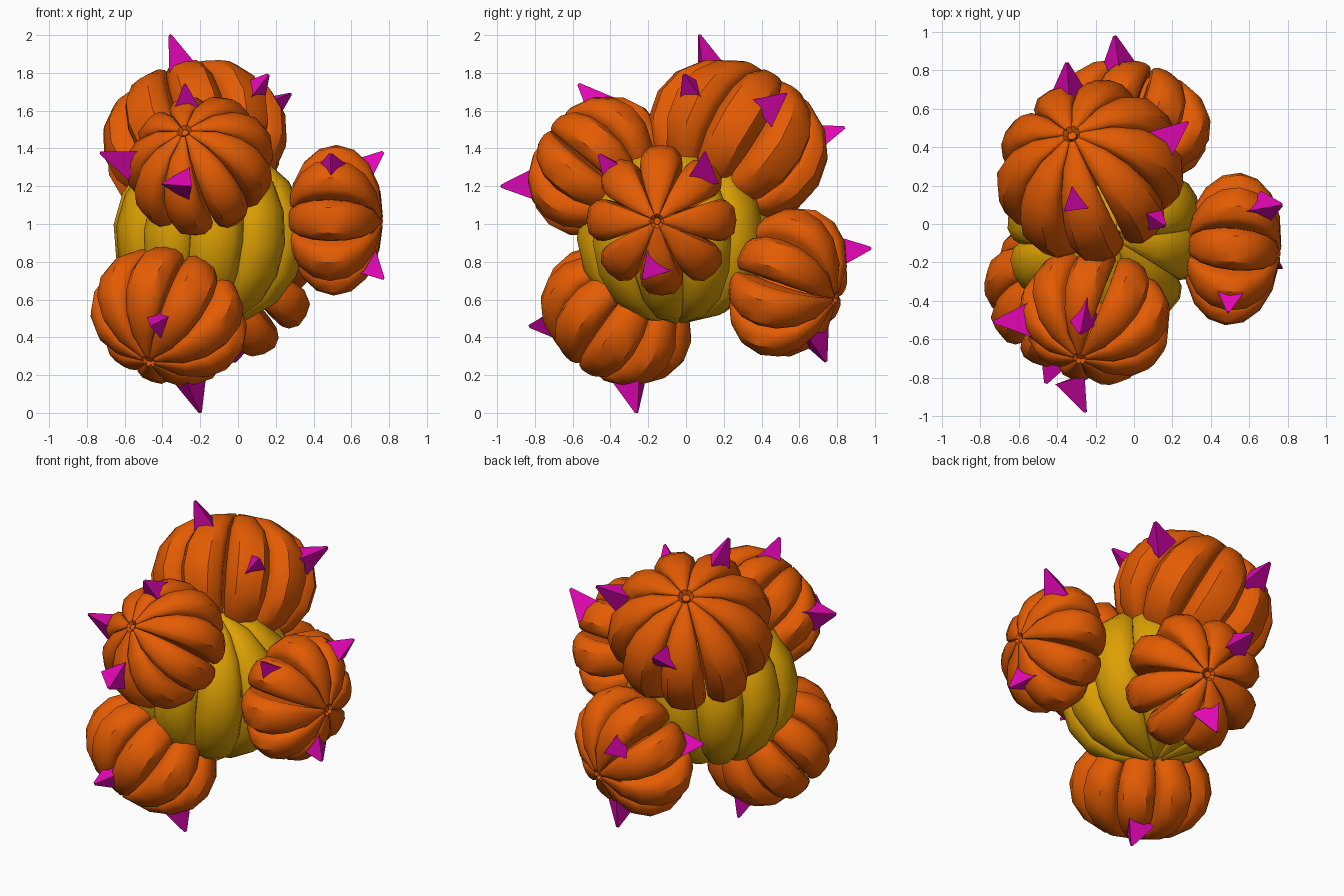
import bpy, bmesh, math
from mathutils import Vector, Matrix

if "Cube" in bpy.data.objects:
    bpy.data.objects.remove(bpy.data.objects["Cube"])


def material(name, rgb):
    m = bpy.data.materials.new(name)
    m.diffuse_color = (*rgb, 1)
    m.use_nodes = True
    m.node_tree.nodes["Principled BSDF"].inputs["Base Color"].default_value = m.diffuse_color
    return m


ORANGE = material("orange", (0.78, 0.107, 0.001))
YELLOW = material("golden yellow", (0.72, 0.355, 0.001))
MAGENTA = material("magenta", (0.76, 0.002, 0.46))


def finish(bm, name, mat, matrix, angle=None):
    bmesh.ops.recalc_face_normals(bm, faces=bm.faces)
    me = bpy.data.meshes.new(name)
    bm.to_mesh(me)
    bm.free()
    me.materials.append(mat)
    ob = bpy.data.objects.new(name, me)
    bpy.context.collection.objects.link(ob)
    ob.matrix_world = matrix
    if angle:
        bpy.context.view_layer.objects.active = ob
        ob.select_set(True)
        bpy.ops.object.shade_smooth_by_angle(angle=math.radians(angle))
        ob.select_set(False)
    return ob


def aim(center, axis, spin=0):
    axis = Vector(axis).normalized()
    if axis.z > 0.95:
        turn = Vector((0, 0, 1)).rotation_difference(axis)
    else:
        turn = axis.to_track_quat('Z', 'Y')
    return (Matrix.Translation(center) @ turn.to_matrix().to_4x4()
            @ Matrix.Rotation(math.radians(spin), 4, 'Z'))


def gourd(name, mat, center, axis, radius, half, count, spin=0, width=20, edge=0.82):
    """Ribbed ball made of separate bevelled wedge segments around an axis."""
    bm = bmesh.new()
    rings = 9
    # cross-section of one wedge: (angle share, radius share)
    section = [(-0.8, 0.3), (-1, edge), (-0.86, edge * 0.45 + 0.54), (-0.5, 0.995), (0, 1.01),
               (0.5, 0.995), (0.86, edge * 0.45 + 0.54), (1, edge), (0.8, 0.3)]
    n = len(section)
    for k in range(count):
        mid = 2 * math.pi * k / count
        loops = []
        for i in range(rings):
            t = math.pi * (0.02 + 0.96 * i / (rings - 1))
            r = radius * math.sin(t) ** 0.85
            z = half * math.cos(t)
            # wedges close up toward the poles
            step = math.radians(width) * math.sin(t) + math.pi / count * (1 - math.sin(t))
            loop = []
            for a, s in section:
                ang = mid + a * step
                loop.append(bm.verts.new((r * s * math.cos(ang), r * s * math.sin(ang),
                                          z * (0.8 + 0.2 * s))))
            loops.append(loop)
        for a, b in zip(loops, loops[1:]):
            for j in range(n):
                bm.faces.new((a[j], a[(j + 1) % n], b[(j + 1) % n], b[j]))
        bm.faces.new(loops[0])
        bm.faces.new(loops[-1])
    # small core rod along the axis
    bmesh.ops.create_cone(bm, cap_ends=True, segments=6, radius1=radius * 0.05,
                          radius2=radius * 0.05, depth=half * 1.9)
    return finish(bm, name, mat, aim(center, axis, spin), 36)


def spike(name, base, tip, spin=0, radius=0.106):
    """Three-sided pyramid sunk a little into the skin."""
    base, tip = Vector(base), Vector(tip)
    d = (tip - base).normalized()
    base = base - d * 0.03
    length = (tip - base).length
    bm = bmesh.new()
    bmesh.ops.create_cone(bm, cap_ends=True, segments=3, radius1=radius,
                          radius2=0.01, depth=length)
    turn = d.to_track_quat('Z', 'Y').to_matrix().to_4x4()
    matrix = Matrix.Translation((base + tip) / 2) @ turn @ Matrix.Rotation(math.radians(spin), 4, 'Z')
    return finish(bm, name, MAGENTA, matrix)


# core ball
gourd("core_ball", YELLOW, (-0.15, -0.06, 0.945), (0.1, -0.04, 1), 0.515, 0.47, 10, -85, 17.9, 0.88)

# outer balls: centre, axis, radius, half height, segments, spin, wedge half angle
balls = {
    "right_ball": ((0.515, -0.13, 1.02), (1, -0.1, -0.02), 0.395, 0.25, 8, 0, 20),
    "top_ball": ((-0.23, 0.275, 1.44), (-0.25, 0.5, 0.83), 0.495, 0.39, 9, 30, 18.8),
    "upper_front_ball": ((-0.20, -0.48, 1.31), (-0.28, -0.73, 0.6), 0.40, 0.30, 9, 30, 18.3),
    "lower_front_ball": ((-0.365, -0.37, 0.51), (-0.33, -0.5, -0.72), 0.425, 0.31, 9, 0, 19),
    "back_ball": ((0.00, 0.54, 0.69), (0.3, 0.88, -0.3), 0.415, 0.28, 8, 22.5, 19),
}
for name, (c, axis, r, h, n, spin, width) in balls.items():
    gourd(name, ORANGE, c, axis, r, h, n, spin, width)

# spikes: base, tip, spin
spikes = [
    ((-0.30, 0.12, 1.82), (-0.36, 0.07, 2.00), 60),
    ((0.07, 0.05, 1.68), (0.16, -0.01, 1.79), 0),
    ((0.17, 0.44, 1.62), (0.28, 0.53, 1.69), 60),
    ((-0.34, 0.69, 1.44), (-0.35, 0.84, 1.51), 0),
    ((-0.58, -0.50, 1.34), (-0.73, -0.51, 1.38), 60),
    ((-0.26, -0.47, 1.62), (-0.28, -0.57, 1.74), 0),
    ((-0.30, -0.83, 1.21), (-0.25, -0.98, 1.20), 90),
    ((0.66, 0.08, 1.27), (0.77, 0.10, 1.38), 0),
    ((0.50, -0.37, 1.28), (0.49, -0.46, 1.37), 60),
    ((0.69, -0.18, 0.78), (0.77, -0.23, 0.71), 0),
    ((-0.25, -0.28, 0.15), (-0.20, -0.26, 0.00), 0),
    ((-0.41, -0.70, 0.48), (-0.46, -0.83, 0.46), 60),
    ((-0.08, 0.84, 0.84), (-0.10, 0.98, 0.87), 0),
    ((0.00, 0.68, 0.39), (-0.02, 0.74, 0.27), 0),
    ((-0.30, 0.44, 0.77), (-0.42, 0.42, 0.80), 0),
]
for i, (b, t, spin) in enumerate(spikes):
    spike(f"spike_{i + 1}", b, t, spin)
